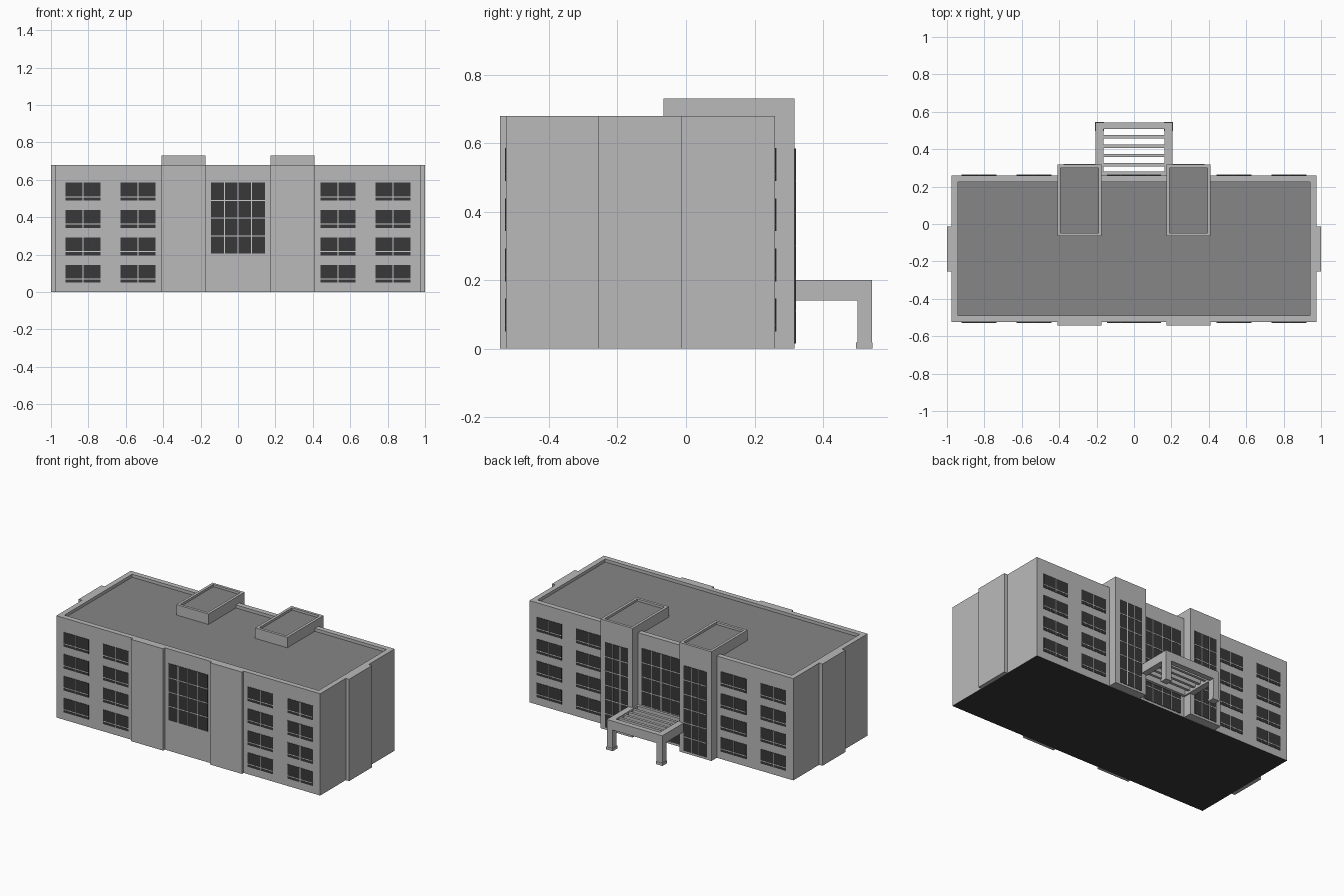
import bpy, bmesh
from mathutils import Vector

if "Cube" in bpy.data.objects:
    bpy.data.objects.remove(bpy.data.objects["Cube"])


def material(name, v):
    m = bpy.data.materials.new(name)
    m.diffuse_color = (v, v, v, 1)
    m.use_nodes = True
    m.node_tree.nodes["Principled BSDF"].inputs["Base Color"].default_value = m.diffuse_color
    return m


WALL = material("wall grey", 0.49)
ROOF = material("roof dark grey", 0.24)
GLASS = material("glass charcoal", 0.04)
FRAME = material("window frame light grey", 0.62)


def add_box(bm, x0, x1, y0, y1, z0, z1):
    res = bmesh.ops.create_cube(bm, size=1)
    for v in res["verts"]:
        v.co = Vector((x1 if v.co.x > 0 else x0,
                       y1 if v.co.y > 0 else y0,
                       z1 if v.co.z > 0 else z0))


def finish(bm, name, *mats):
    me = bpy.data.meshes.new(name)
    bmesh.ops.recalc_face_normals(bm, faces=bm.faces[:])
    bm.to_mesh(me)
    bm.free()
    for m in mats:
        me.materials.append(m)
    ob = bpy.data.objects.new(name, me)
    bpy.context.collection.objects.link(ob)
    return ob


def boxes(name, mat, dims):
    bm = bmesh.new()
    for d in dims:
        add_box(bm, *d)
    return finish(bm, name, mat)


# block with a parapet around a sunken, darker roof
def parapet_block(name, dims, rim, depth, base):
    bm = bmesh.new()
    add_box(bm, *dims)
    bm.normal_update()
    top = max(bm.faces, key=lambda f: f.calc_center_median().z)
    bottom = min(bm.faces, key=lambda f: f.calc_center_median().z)
    bottom.material_index = base
    bmesh.ops.inset_region(bm, faces=[top], thickness=rim, use_even_offset=True)
    bmesh.ops.inset_region(bm, faces=[top], thickness=0.0001, use_even_offset=True)
    for v in top.verts:
        v.co.z -= depth
    top.material_index = 1
    return finish(bm, name, WALL, ROOF, GLASS)


FRONT, BACK, TOWER_Y = -0.525, 0.26, 0.317

# main body and the two rear towers
parapet_block("main_body", (-0.975, 0.975, FRONT, BACK, 0, 0.68), 0.035, 0.02, 2)
for side, a, b in (("left", -0.41, -0.173), ("right", 0.173, 0.41)):
    parapet_block(side + "_tower", (a, b, -0.065, TOWER_Y, 0.0005, 0.73), 0.018, 0.015, 0)

# shallow projecting wall panels
boxes("front_wall_panels", WALL,
      [(a, b, -0.543, FRONT, 0, 0.68) for a, b in ((-0.41, -0.173), (0.173, 0.41))])
boxes("end_wall_panels", WALL,
      [(a, b, -0.255, -0.013, 0, 0.68) for a, b in ((-1, -0.975), (0.975, 1))])

# windows: glass plates with thin bars on top
glass, bars = [], []
T = 0.0025   # half bar width


def window(x0, x1, z0, z1, wall_y, out, xs, zs):
    def depth(d):
        return sorted((wall_y, wall_y + out * d))
    glass.append((x0, x1, *depth(0.002), z0, z1))
    for x in xs:
        bars.append((x - T, x + T, *depth(0.004), z0, z1))
    for z in zs:
        bars.append((x0, x1, *depth(0.0035), z - T, z + T))


def grid(x0, x1, z0, z1, wall_y, out, cols, rows):
    window(x0, x1, z0, z1, wall_y, out,
           [x0 + (x1 - x0) * i / cols for i in range(1, cols)],
           [z0 + (z1 - z0) * i / rows for i in range(1, rows)])


# small windows on four storeys, front and back
for wall_y, out in ((FRONT, -1), (BACK, 1)):
    for x0, x1 in ((-0.922, -0.735), (-0.628, -0.44), (0.44, 0.628), (0.735, 0.922)):
        for storey in range(4):
            z = 0.05 + 0.1465 * storey
            window(x0, x1, z, z + 0.096, wall_y, out, [(x0 + x1) / 2], [z + 0.02])

# large glazed grids: front centre, back centre with entrance, towers
grid(-0.145, 0.145, 0.205, 0.585, FRONT, -1, 4, 4)
grid(-0.145, 0.145, 0.015, 0.585, BACK, 1, 4, 6)
for a, b in ((-0.377, -0.206), (0.206, 0.377)):
    grid(a, b, 0.015, 0.585, TOWER_Y, 1, 3, 6)

boxes("window_glass", GLASS, glass)
boxes("window_bars", FRAME, bars)

# entrance canopy: frame, slats and posts
boxes("canopy_frame", WALL, [
    (-0.205, -0.163, BACK, 0.543, 0.14, 0.2),
    (0.163, 0.205, BACK, 0.543, 0.14, 0.2),
    (-0.163, 0.163, 0.507, 0.543, 0.14, 0.2),
    (-0.163, 0.163, BACK, 0.28, 0.14, 0.2)])
boxes("canopy_slats", WALL, [
    (-0.163, 0.163, y - 0.009, y + 0.009, 0.155, 0.195)
    for y in (0.317, 0.366, 0.415, 0.466)])
posts = []
for s in (-1, 1):
    a, b = sorted((s * 0.163, s * 0.205))
    posts.append((a, b, 0.5, 0.543, 0, 0.14))
    posts.append((a - 0.003, b + 0.003, 0.496, 0.545, 0, 0.018))
boxes("canopy_posts", WALL, posts)
